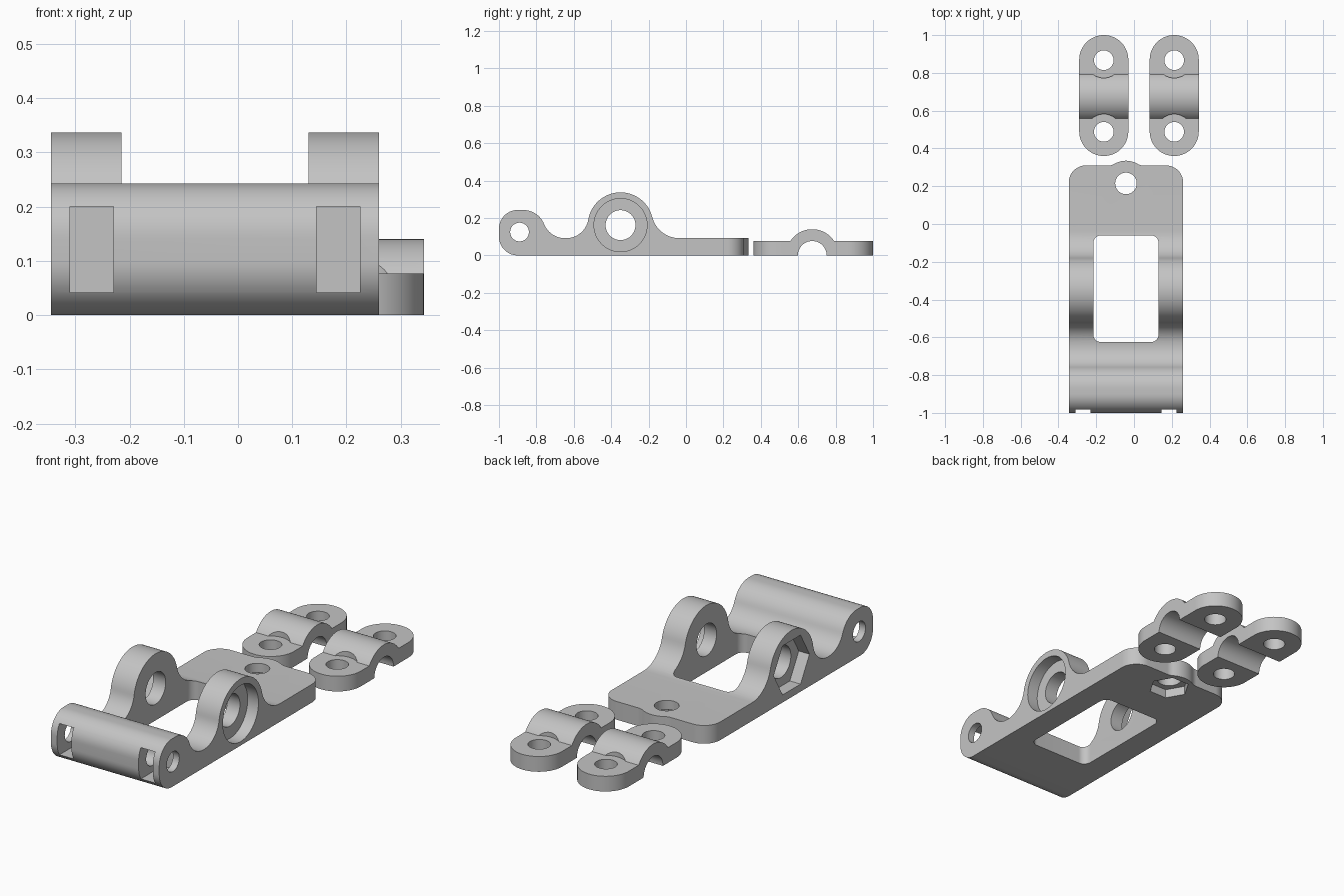
import bpy
import bmesh
from math import atan2, cos, sin, sqrt, asin, degrees, radians, ceil

cube = bpy.data.objects.get("Cube")
if cube:
    bpy.data.objects.remove(cube, do_unlink=True)

GREY = (0.55, 0.55, 0.55, 1)
mat = bpy.data.materials.new("plain grey")
mat.use_nodes = True
mat.diffuse_color = GREY
bsdf = next(n for n in mat.node_tree.nodes if n.type == "BSDF_PRINCIPLED")
bsdf.inputs["Base Color"].default_value = GREY


def arc(cu, cv, r, a0, a1, step=6):
    """Points on an arc, angles in degrees."""
    n = max(2, ceil(abs(a1 - a0) / step))
    angles = [radians(a0 + (a1 - a0) * i / n) for i in range(n + 1)]
    return [(cu + r * cos(a), cv + r * sin(a)) for a in angles]


def circle(cu, cv, r, sides=48):
    return arc(cu, cv, r, 0, 360, 360 / sides)[:-1]


def rounded_rect(u0, u1, v0, v1, r):
    return (arc(u1 - r, v1 - r, r, 0, 90) + arc(u0 + r, v1 - r, r, 90, 180)
            + arc(u0 + r, v0 + r, r, 180, 270) + arc(u1 - r, v0 + r, r, 270, 360))


def prism(name, pts, axis, lo, hi):
    """Extrude a profile: (y, z) along x, or (x, y) along z."""
    def place(u, v, w):
        return (w, u, v) if axis == "x" else (u, v, w)
    bm = bmesh.new()
    bottom = [bm.verts.new(place(u, v, lo)) for u, v in pts]
    top = [bm.verts.new(place(u, v, hi)) for u, v in pts]
    bm.faces.new(bottom[::-1])
    bm.faces.new(top)
    for i in range(len(pts)):
        j = (i + 1) % len(pts)
        bm.faces.new((bottom[i], bottom[j], top[j], top[i]))
    bmesh.ops.remove_doubles(bm, verts=bm.verts, dist=0.0001)
    bmesh.ops.recalc_face_normals(bm, faces=bm.faces)
    mesh = bpy.data.meshes.new(name)
    bm.to_mesh(mesh)
    bm.free()
    mesh.materials.append(mat)
    obj = bpy.data.objects.new(name, mesh)
    bpy.context.collection.objects.link(obj)
    return obj


def select(obj):
    bpy.ops.object.select_all(action="DESELECT")
    obj.select_set(True)
    bpy.context.view_layer.objects.active = obj


def combine(obj, operation, *profile):
    """Boolean with a temporary prism."""
    cutter = prism("cutter", *profile)
    cutter.hide_render = True
    select(obj)
    mod = obj.modifiers.new("cut", "BOOLEAN")
    mod.operation, mod.solver, mod.object = operation, "EXACT", cutter
    bpy.ops.object.modifier_apply(modifier=mod.name)
    bpy.data.objects.remove(cutter, do_unlink=True)


def finish(obj):
    select(obj)
    bpy.ops.object.shade_smooth_by_angle(angle=radians(30))


# Body dimensions
LEFT, RIGHT, MID = -0.345, 0.26, -0.0425
PLATE = 0.092
RING = (-0.35, 0.162)
RING_R = 0.175
PIN = (-0.89, 0.125)


def blend(cy, cz, big, r, side):
    """Fillet centre between a circle and the plate top, with its direction."""
    zc = PLATE + r
    yc = cy + side * sqrt((big + r) ** 2 - (zc - cz) ** 2)
    return yc, zc, degrees(atan2(zc - cz, yc - cy))


# Body side profile: plate, bearing ring, valley, rounded front block
y1, z1, a1 = blend(*RING, RING_R, 0.15, 1)
y2, z2, a2 = blend(*RING, RING_R, 0.12, -1)
y3, z3, a3 = blend(-0.87, 0.123, 0.12, 0.12, 1)
side = [(0.4, 0), (0.4, PLATE)]
side += arc(y1, z1, 0.15, 270, a1 + 180)
side += arc(*RING, RING_R, a1, a2, 4)
side += arc(y2, z2, 0.12, a2 + 180, 270)
side += arc(y3, z3, 0.12, 270, a3 + 180)
side += arc(-0.87, 0.123, 0.12, a3, 90)
side += arc(-0.9, 0.143, 0.1, 90, 180)
side += arc(-0.9, 0.1, 0.1, 180, 270)
body = prism("body", side, "x", -0.5, 0.5)

# Plan outline with rounded rear corners and a bump behind the screw hole
HOLE_Y, BUMP_R, FIL, BACK, COR = 0.215, 0.12, 0.06, 0.31, 0.09
rise = BACK + FIL - HOLE_Y
run = sqrt((BUMP_R + FIL) ** 2 - rise ** 2)
tilt = degrees(atan2(rise, run))
plan = [(LEFT, -1.1), (RIGHT, -1.1)]
plan += arc(RIGHT - COR, BACK - COR, COR, 0, 90)
plan += arc(MID + run, BACK + FIL, FIL, 270, 180 + tilt)
plan += arc(MID, HOLE_Y, BUMP_R, tilt, 180 - tilt)
plan += arc(MID - run, BACK + FIL, FIL, 360 - tilt, 270)
plan += arc(LEFT + COR, BACK - COR, COR, 90, 180)
combine(body, "INTERSECT", plan, "z", -0.5, 0.5)

# Central window that splits the ring into two arms
window = rounded_rect(-0.215, 0.13, -0.625, -0.06, 0.04)
combine(body, "DIFFERENCE", window, "z", -0.5, 0.5)

# Axle bore, round seat on the left arm, hexagonal seat on the right arm
combine(body, "DIFFERENCE", circle(*RING, 0.08), "x", -0.5, 0.5)
combine(body, "DIFFERENCE", circle(*RING, 0.142, 64), "x", RIGHT - 0.06, 0.5)
combine(body, "DIFFERENCE", circle(*RING, 0.143, 6), "x", -0.5, LEFT + 0.06)

# Pin bore and nut slots in the front block
combine(body, "DIFFERENCE", circle(*PIN, 0.05), "x", -0.5, 0.5)
slot = [(-1.1, 0.042), (-0.81, 0.042), (-0.81, 0.2), (-1.1, 0.2)]
for x in (-0.31, 0.145):
    combine(body, "DIFFERENCE", slot, "x", x, x + 0.08)

# Rear screw hole with a hexagonal pocket underneath
combine(body, "DIFFERENCE", circle(MID, HOLE_Y, 0.057), "z", -0.5, 0.5)
combine(body, "DIFFERENCE", circle(MID, HOLE_Y, 0.098, 6), "z", -0.5, 0.045)
finish(body)

# Two loose saddle clamps
FOOT, HALF, ARCH = 0.077, 0.13, 0.14
lift = degrees(asin(FOOT / ARCH))
saddle = [(1.1, 0), (1.1, FOOT)] + arc(0.675, 0, ARCH, lift, 180 - lift, 4)
saddle += [(0.2, FOOT), (0.2, 0)] + arc(0.675, 0, FOOT, 180, 0)
for label, x in (("right", -0.16), ("left", 0.213)):
    clamp = prism(label + "_clamp", saddle, "x", x - 0.3, x + 0.3)
    stadium = arc(x, 1 - HALF, HALF, 0, 180) + arc(x, 0.36 + HALF, HALF, 180, 360)
    combine(clamp, "INTERSECT", stadium, "z", -0.5, 0.5)
    for y in (0.488, 0.867):
        combine(clamp, "DIFFERENCE", circle(x, y, 0.094), "z", FOOT, 0.5)
        combine(clamp, "DIFFERENCE", circle(x, y, 0.052), "z", -0.5, 0.5)
    finish(clamp)
